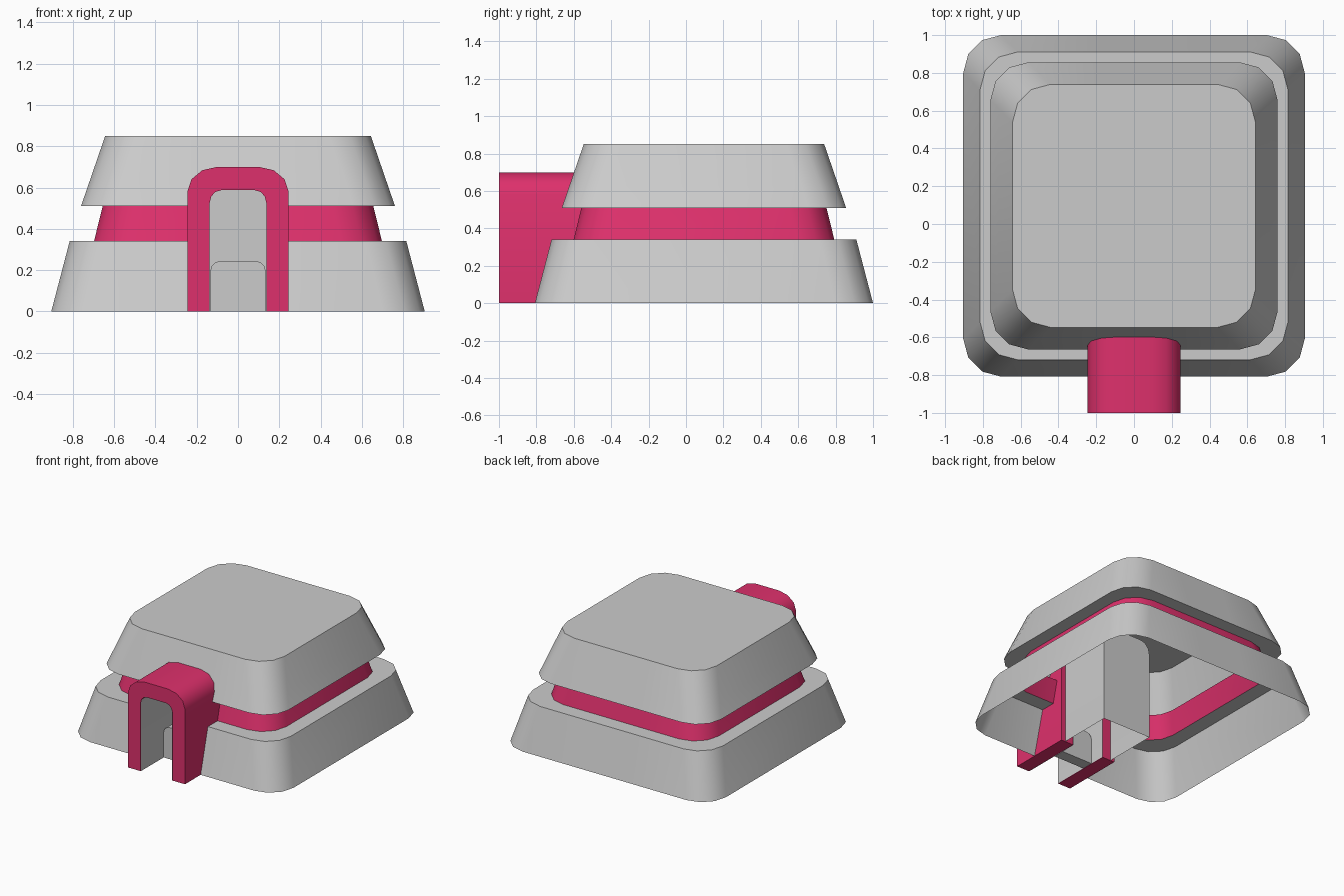
import bpy, bmesh, math
from mathutils import Vector

if "Cube" in bpy.data.objects:
    bpy.data.objects.remove(bpy.data.objects["Cube"])

pink = bpy.data.materials.new("pink")
pink.diffuse_color = (0.73, 0.03, 0.15, 1)
pink.use_nodes = True
pink.node_tree.nodes["Principled BSDF"].inputs["Base Color"].default_value = pink.diffuse_color


def finish(name, bm, mat=None):
    bmesh.ops.recalc_face_normals(bm, faces=bm.faces)
    me = bpy.data.meshes.new(name)
    bm.to_mesh(me)
    bm.free()
    ob = bpy.data.objects.new(name, me)
    bpy.context.collection.objects.link(ob)
    if mat:
        me.materials.append(mat)
    bpy.ops.object.select_all(action='DESELECT')
    ob.select_set(True)
    bpy.context.view_layer.objects.active = ob
    bpy.ops.object.shade_smooth_by_angle(angle=math.radians(35))
    return ob


def rounded_square(half, z, r=0.2, cy=0.096, segs=3):
    pts = []
    for q, (sx, sy) in enumerate([(1, 1), (-1, 1), (-1, -1), (1, -1)]):
        for i in range(segs + 1):
            a = math.pi / 2 * (q + i / segs)
            pts.append((sx * (half - r) + r * math.cos(a),
                        cy + sy * (half - r) + r * math.sin(a), z))
    return pts


def arch(w, h, rx, rz, segs):
    """Open arch in x, z from the right foot over the top to the left foot."""
    right = [(w, 0)]
    for i in range(segs + 1):
        a = math.pi / 2 * i / segs
        right.append((w - rx + rx * math.cos(a), h - rz + rz * math.sin(a)))
    return right + [(-x, z) for x, z in reversed(right)]


def loft(bm, loops, closed=True):
    rows = [[bm.verts.new(p) for p in loop] for loop in loops]
    for a, b in zip(rows, rows[1:]):
        n = len(a)
        for i in range(n if closed else n - 1):
            j = (i + 1) % n
            bm.faces.new((a[i], a[j], b[j], b[i]))
    return rows


def tier(name, rings, cap=False, mat=None):
    bm = bmesh.new()
    rows = loft(bm, [rounded_square(h, z) for h, z in rings])
    if cap:
        bm.faces.new(rows[-1])
    # doorway gap, its edges hidden inside the pink arch
    for co, no in [((0.19, 0, 0), (1, 0, 0)), ((-0.19, 0, 0), (1, 0, 0)),
                   ((0, 0, 0.63), (0, 0, 1))]:
        bmesh.ops.bisect_plane(bm, geom=bm.verts[:] + bm.edges[:] + bm.faces[:],
                               dist=1e-5, plane_co=co, plane_no=no)
    gone = []
    for f in bm.faces:
        c = f.calc_center_median()
        if abs(c.x) < 0.189 and c.y < -0.4 and c.z < 0.63:
            gone.append(f)
    bmesh.ops.delete(bm, geom=gone, context='FACES')
    finish(name, bm, mat)


# stacked hollow tiers, open underneath
tier("base_tier", [(0.904, 0), (0.815, 0.34), (0.697, 0.34)])
tier("middle_band", [(0.697, 0.34), (0.655, 0.51)], mat=pink)
tier("top_tier", [(0.655, 0.51), (0.76, 0.51), (0.643, 0.85)], cap=True)

# entrance arch: thick, front and back closed
bm = bmesh.new()
outer = arch(0.245, 0.70, 0.145, 0.12, 3)
inner = arch(0.137, 0.587, 0.055, 0.06, 3)
section = outer + inner[::-1]
loft(bm, [[(x, y, z) for x, z in section] for y in (-1.0, -0.51)])
bm.verts.ensure_lookup_table()
n, m = len(outer), len(section)
for k in (0, m):
    for i in range(n - 1):
        bm.faces.new([bm.verts[k + t] for t in (i, i + 1, m - 2 - i, m - 1 - i)])
finish("entrance_arch", bm, pink)

# grey lining of the entrance
bm = bmesh.new()
lining = arch(0.134, 0.584, 0.053, 0.058, 3)
loft(bm, [[(x, y, z) for x, z in lining] for y in (-0.998, -0.51)], closed=False)
finish("entrance_lining", bm)

# inner chamber, open underneath and towards the entrance
bm = bmesh.new()
room = arch(0.21, 0.77, 0.08, 0.09, 3)
rows = loft(bm, [[(x, y, z) for x, z in room] for y in (-0.51, -0.08)], closed=False)
bm.faces.new(rows[-1])
finish("inner_chamber", bm)

# low sill inside the entrance
bm = bmesh.new()
sill = arch(0.134, 0.245, 0.05, 0.05, 3)
rows = loft(bm, [[(x, y, z) for x, z in sill] for y in (-0.72, -0.63)])
for r in rows:
    bm.faces.new(r)
finish("entrance_sill", bm)
